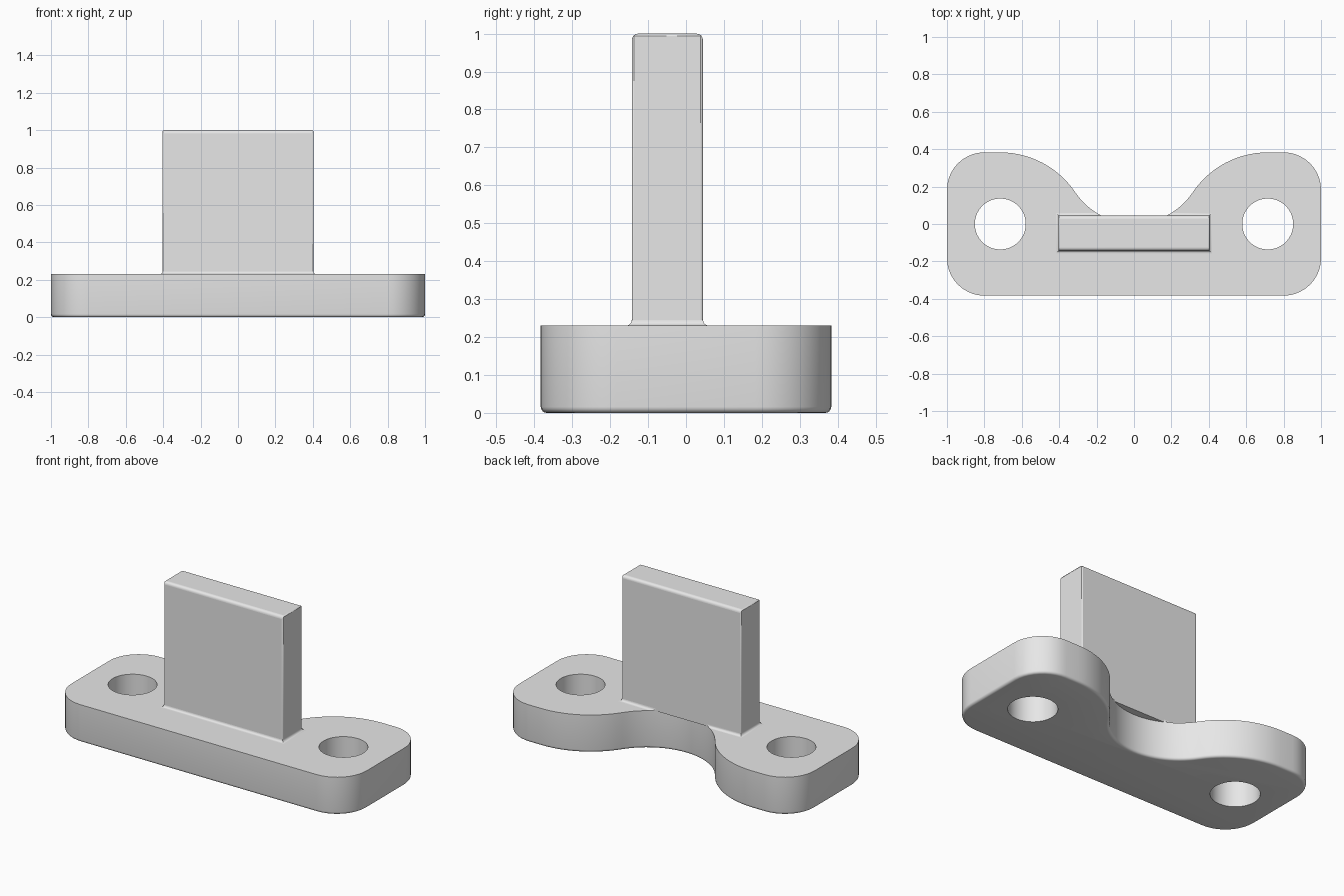
import bpy, bmesh, math
from mathutils import Vector

if "Cube" in bpy.data.objects:
    bpy.data.objects.remove(bpy.data.objects["Cube"])

grey = bpy.data.materials.new("light grey")
grey.diffuse_color = (0.8, 0.8, 0.8, 1)
grey.use_nodes = True
grey.node_tree.nodes["Principled BSDF"].inputs["Base Color"].default_value = grey.diffuse_color

PLATE_H = 0.23
HALF_D = 0.383
HOLE_X = 0.715
NOTCH_Y, NOTCH_R = 0.38, 0.378    # concave arc at the back
LOBE_Y, LOBE_R = -0.10, 0.483     # convex arc around each hole


def make_object(name, bm):
    bmesh.ops.recalc_face_normals(bm, faces=bm.faces)
    mesh = bpy.data.meshes.new(name)
    bm.to_mesh(mesh)
    bm.free()
    obj = bpy.data.objects.new(name, mesh)
    bpy.context.collection.objects.link(obj)
    mesh.materials.append(grey)
    return obj


def cylinder(name, x, y, r, z0, z1, seg=64):
    bm = bmesh.new()
    bmesh.ops.create_cone(bm, cap_ends=True, segments=seg, radius1=r, radius2=r, depth=z1 - z0)
    bmesh.ops.translate(bm, verts=bm.verts, vec=(x, y, (z0 + z1) / 2))
    obj = make_object(name, bm)
    obj.hide_render = True
    return obj


def cut(obj, cutter):
    mod = obj.modifiers.new("cut", 'BOOLEAN')
    mod.operation = 'DIFFERENCE'
    mod.solver = 'EXACT'
    mod.object = cutter
    bpy.context.view_layer.objects.active = obj
    bpy.ops.object.modifier_apply(modifier=mod.name)
    bpy.data.objects.remove(cutter)


def smooth(obj, angle=35):
    bpy.ops.object.select_all(action='DESELECT')
    obj.select_set(True)
    bpy.context.view_layer.objects.active = obj
    bpy.ops.object.shade_smooth_by_angle(angle=math.radians(angle))


def arc(cx, cy, r, a0, a1, n):
    return [(cx + r * math.cos(math.radians(a0 + (a1 - a0) * i / n)),
             cy + r * math.sin(math.radians(a0 + (a1 - a0) * i / n))) for i in range(n + 1)]


# Base plate: right half of the outline, then mirrored
rc = 0.2
join = math.degrees(math.atan2(NOTCH_Y - LOBE_Y, HOLE_X))   # where both arcs meet
half = arc(1 - rc, -HALF_D + rc, rc, -90, 0, 10)
half += arc(1 - rc, HALF_D - rc, rc, 0, 90, 10)
half += arc(HOLE_X, LOBE_Y, LOBE_R, 90, 180 - join, 14)
half += arc(0, NOTCH_Y, NOTCH_R, -join, -90, 14)[1:]
outline = half + [(-x, y) for x, y in reversed(half[:-1])]
bm = bmesh.new()
bottom = bm.faces.new([bm.verts.new((x, y, 0)) for x, y in outline])
ext = bmesh.ops.extrude_face_region(bm, geom=[bottom], use_keep_orig=True)
bmesh.ops.translate(bm, verts=[v for v in ext["geom"] if isinstance(v, bmesh.types.BMVert)],
                    vec=(0, 0, PLATE_H))
rim = [e for e in bm.edges if all(v.co.z < 0.001 for v in e.verts)]
bmesh.ops.bevel(bm, geom=rim, offset=0.016, segments=4, profile=0.5, affect='EDGES')
plate = make_object("base_plate", bm)
for side in (-1, 1):
    cut(plate, cylinder("hole_cutter", side * HOLE_X, 0, 0.136, -0.1, 0.4))
smooth(plate)

# Upright tab with rounded edges
X, Y0, Y1 = 0.403, -0.143, 0.045
bm = bmesh.new()
bmesh.ops.create_cube(bm, size=1)
for v in bm.verts:
    v.co = Vector((v.co.x * 2 * X, Y0 + (v.co.y + 0.5) * (Y1 - Y0),
                   PLATE_H + (v.co.z + 0.5) * (1 - PLATE_H)))
weight = bm.edges.layers.float.new("bevel_weight_edge")
for e in bm.edges:
    a, b = (v.co for v in e.verts)
    if min(a.z, b.z) > 0.9 and abs(a.x - b.x) > 0.1:
        e[weight] = 1.0            # long top edges
    elif max(a.z, b.z) > 0.9:
        e[weight] = 0.35           # short top edges and upright edges
tab = make_object("upright_tab", bm)
mod = tab.modifiers.new("round", 'BEVEL')
mod.limit_method = 'WEIGHT'
mod.width = 0.018
mod.segments = 4
smooth(tab)

# Concave fillet where the tab meets the plate, trimmed by the notch
f = 0.015
bm = bmesh.new()
section = [(-0.003, 0)] + [(f * (1 - math.cos(t)), f * (1 - math.sin(t)))
                           for t in (math.pi / 2 * i / 5 for i in range(5, -1, -1))] + [(-0.003, f)]
corners = [(1, -1), (1, 1), (-1, 1), (-1, -1)]
rings = [[bm.verts.new((sx * (X + d), (Y1 + d) if sy > 0 else (Y0 - d), PLATE_H + h))
          for d, h in section] for sx, sy in corners]
n = len(section)
for i in range(4):
    p, q = rings[i], rings[(i + 1) % 4]
    for j in range(n):
        k = (j + 1) % n
        bm.faces.new((p[j], q[j], q[k], p[k]))
fillet = make_object("tab_fillet", bm)
cut(fillet, cylinder("notch_cutter", 0, NOTCH_Y, NOTCH_R, 0.1, 0.5, 96))
smooth(fillet)
